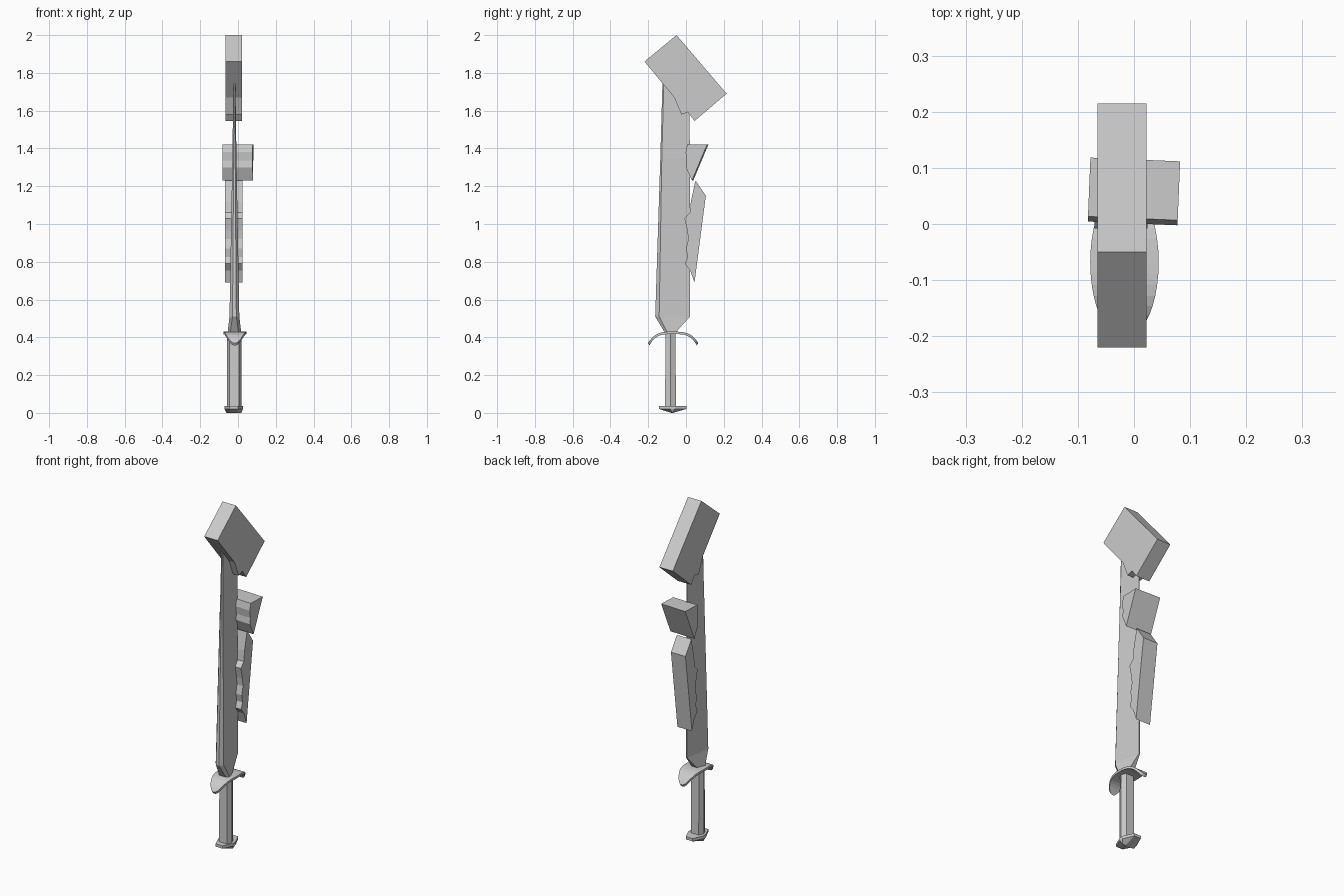
import bpy, bmesh, math
from mathutils import Matrix, Vector

if "Cube" in bpy.data.objects:
    bpy.data.objects.remove(bpy.data.objects["Cube"])

CX = -0.019  # centre plane of the sword


def loft(name, rings):
    """Join equal-length rings of points into one capped flat-shaded solid."""
    bm = bmesh.new()
    vr = [[bm.verts.new(p) for p in r] for r in rings]
    n = len(vr[0])
    for a, b in zip(vr, vr[1:]):
        for i in range(n):
            j = (i + 1) % n
            bm.faces.new((a[i], a[j], b[j], b[i]))
    bm.faces.new(vr[0])
    bm.faces.new(vr[-1])
    bmesh.ops.recalc_face_normals(bm, faces=bm.faces)
    me = bpy.data.meshes.new(name)
    bm.to_mesh(me)
    bm.free()
    ob = bpy.data.objects.new(name, me)
    bpy.context.collection.objects.link(ob)
    return ob


def slab(name, profile, x0, x1):
    """Extrude a (y, z) profile along x."""
    return loft(name, [[(x, y, z) for y, z in profile] for x in (x0, x1)])


# Jagged blocks along the broken blade
tip_block = slab("tip_block", [(-0.05, 2.0), (0.215, 1.69), (0.045, 1.545), (0.01, 1.592),
                               (-0.025, 1.58), (-0.062, 1.67), (-0.22, 1.86)], -0.065, 0.022)
upper_block = slab("upper_notch_block", [(0.01, 1.42), (0.115, 1.42), (0.035, 1.23), (0.028, 1.245),
                                         (0.003, 1.30), (0.007, 1.335), (0.001, 1.38)],
                   -0.08, 0.08)
pivot = Vector((0, 0.06, 0))
upper_block.data.transform(Matrix.Translation(pivot) @ Matrix.Rotation(math.radians(-2.4), 4, 'Z')
                           @ Matrix.Translation(-pivot))
lower_block = slab("lower_notch_block", [(0.05, 1.23), (0.105, 1.15), (0.045, 0.69), (0.022, 0.755),
                                         (-0.006, 0.79), (0.009, 0.825), (0.0, 0.87), (0.012, 0.92),
                                         (0.007, 0.965), (-0.008, 1.03), (0.02, 1.06), (0.026, 1.12)],
                   -0.07, 0.024)

# Blade: z, spine y, ridge y, edge y, spine half width, ridge half width, edge half width
rings = []
for z, ys, yr, ye, a, b, e in [(0.425, -0.112, -0.098, -0.055, 0.022, 0.036, 0.02),
                               (0.51, -0.163, -0.142, 0.021, 0.01, 0.026, 0.003),
                               (1.35, -0.136, -0.128, 0.021, 0.004, 0.011, 0.002),
                               (1.84, -0.122, -0.115, 0.015, 0.002, 0.004, 0.001)]:
    half = [(a, ys), (b, yr), (e, ye)]
    rings.append([(CX + x, y, z) for x, y in half] + [(CX - x, y, z) for x, y in reversed(half)])
blade = loft("blade", rings)
for cutter in (tip_block, upper_block, lower_block):
    mod = blade.modifiers.new("break", 'BOOLEAN')
    mod.operation = 'DIFFERENCE'
    mod.solver = 'EXACT'
    mod.object = cutter
bpy.context.view_layer.objects.active = blade
for mod in list(blade.modifiers):
    bpy.ops.object.modifier_apply(modifier=mod.name)

# Curved crossguard, elliptical from above
rings = []
GY = -0.068
N = 20
for i in range(N + 1):
    s = -math.cos(math.pi * i / N)
    w = 0.057 * math.sqrt(max(1 - s * s, 0)) + 0.004
    y = GY + 0.133 * s
    z = 0.43 - 0.06 * abs(s) ** 3.5
    th = 0.013
    dy = -0.008 * s ** 3
    rings.append([(CX + 0.002 - w, y, z), (CX + 0.002 + w, y, z),
                  (CX + 0.002 + w, y + dy, z - th), (CX + 0.002 - w, y + dy, z - th)])
loft("crossguard", rings)

# Six-sided grip
hexagon = [(1, 0), (0.66, 1), (-0.66, 1), (-1, 0), (-0.66, -1), (0.66, -1)]
loft("grip", [[(CX - 0.001 + x * 0.038, -0.082 + y * r, z) for x, y in hexagon]
              for z, r in ((0.035, 0.029), (0.42, 0.026))])

# Pommel plate with a shallow wedge underneath
outline = [(0.022, -0.073), (0.049, -0.012), (0.049, 0.012), (0.022, 0.073),
           (-0.022, 0.073), (-0.049, 0.012), (-0.049, -0.012), (-0.022, -0.073)]
loft("pommel", [[(CX - 0.003 + x, -0.071 + y, z) for x, y in outline] for z in (0.037, 0.021)]
     + [[(CX - 0.003 + x * 0.8, -0.073 + y * 0.06, 0.0) for x, y in outline]])
